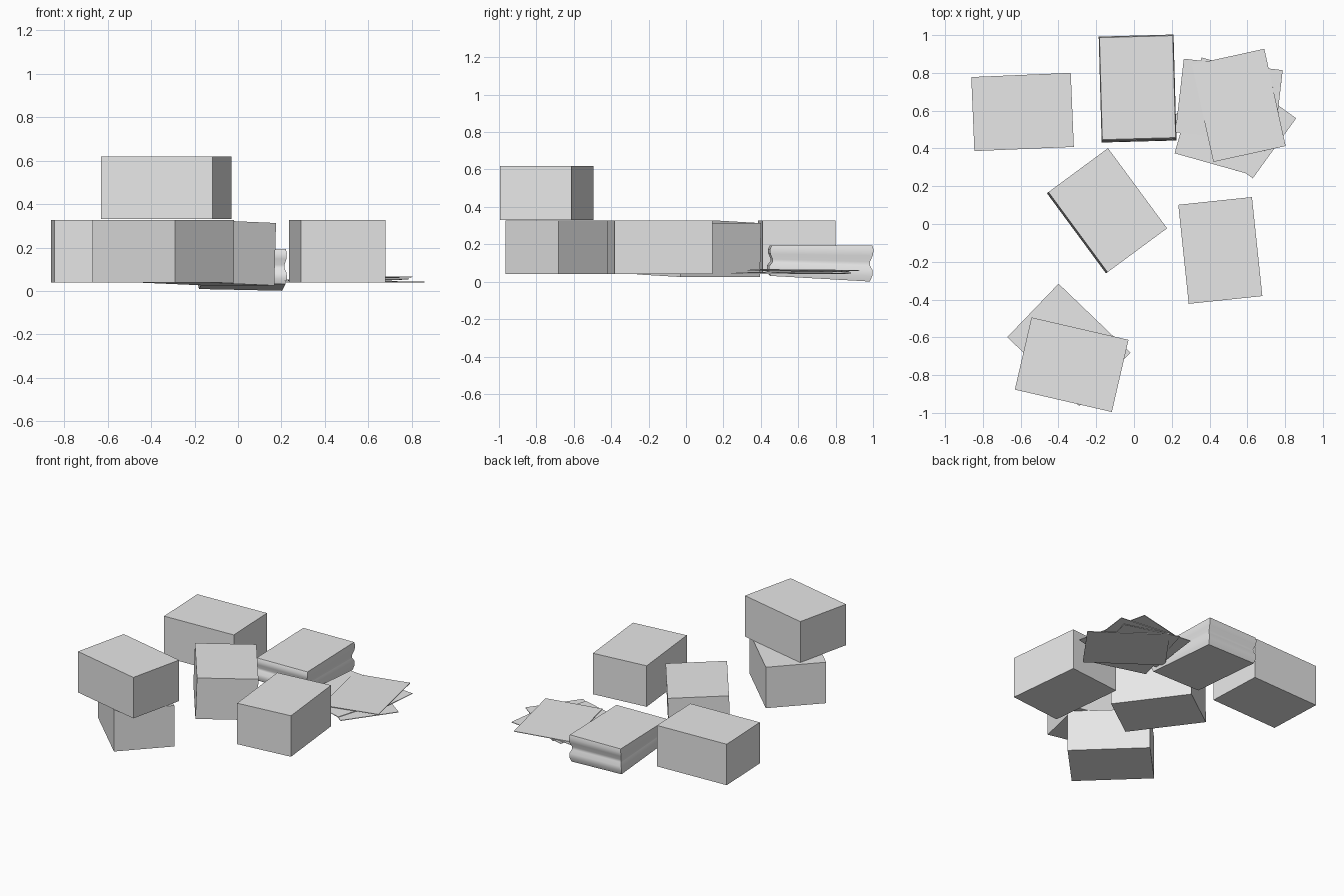
import bpy, bmesh
from math import radians

if "Cube" in bpy.data.objects:
    bpy.data.objects.remove(bpy.data.objects["Cube"], do_unlink=True)

grey = bpy.data.materials.new("plain_grey")
grey.use_nodes = True
grey.diffuse_color = (0.8, 0.8, 0.8, 1)
grey.node_tree.nodes["Principled BSDF"].inputs["Base Color"].default_value = (0.8, 0.8, 0.8, 1)

LENGTH, WIDTH, HEIGHT = 0.527, 0.392, 0.288


def finish(name, bm):
    mesh = bpy.data.meshes.new(name)
    bmesh.ops.recalc_face_normals(bm, faces=bm.faces)
    bm.to_mesh(mesh)
    bm.free()
    mesh.materials.append(grey)
    obj = bpy.data.objects.new(name, mesh)
    bpy.context.collection.objects.link(obj)
    return obj


def carton(name, location, turn, height=HEIGHT, tilt=(0, 0)):
    """A plain carton, or a flattened one when height is small."""
    bm = bmesh.new()
    bmesh.ops.create_cube(bm, size=1)
    bmesh.ops.scale(bm, vec=(LENGTH, WIDTH, height), verts=bm.verts)
    obj = finish(name, bm)
    obj.location = location
    obj.rotation_euler = [radians(a) for a in (*tilt, turn)]
    return obj


# Standing cartons
carton("back_right_box", (-0.59, 0.593, 0.184), 2.4)
carton("left_box", (0.457, -0.14, 0.184), -84)
carton("lower_stacked_box", (-0.345, -0.64, 0.184), -43.8)
carton("upper_stacked_box", (-0.33, -0.745, 0.475), -13)
carton("centre_box", (-0.143, 0.07, 0.176), -53.6, tilt=(-2, 0))

# Flattened cartons in a loose pile
sheets = [((0.53, 0.555, 0.042), -35.8, (0, 0)),
          ((0.475, 0.575, 0.047), 74.3, (0.3, 0.3)),
          ((0.503, 0.65, 0.053), -6.6, (0.5, -0.3)),
          ((0.555, 0.628, 0.061), -77.6, (0.6, -0.5))]
for i, (place, turn, tilt) in enumerate(sheets):
    carton(f"flat_box_{i + 1}", place, turn, 0.004, tilt)

# Crushed carton: rings of four corners, buckling in and out down the walls
top = 0.193
folds = [(1.0, 0.0), (0.87, 0.007), (0.72, 0.004), (0.55, -0.010),
         (0.45, -0.009), (0.32, 0.006), (0.16, 0.007), (0.0, -0.004)]
bm = bmesh.new()
rings = []
for level, bulge in folds:
    ring = []
    for sx, sy in ((-1, -1), (1, -1), (1, 1), (-1, 1)):
        floor = 0.020 - 0.004 * sx - 0.015 * sy
        z = floor + (top - floor) * level
        lean = 0.010 * (level - 0.5)
        ring.append(bm.verts.new((sx * (0.194 + bulge * 0.6),
                                  sy * (0.270 + bulge) + lean, z)))
    rings.append(ring)
for upper, lower in zip(rings, rings[1:]):
    for k in range(4):
        n = (k + 1) % 4
        bm.faces.new((upper[k], upper[n], lower[n], lower[k]))
bm.faces.new(rings[0])
bm.faces.new(rings[-1])
crushed = finish("crushed_box", bm)
crushed.location = (0.019, 0.717, 0)
crushed.rotation_euler.z = radians(1.6)
bpy.ops.object.select_all(action="DESELECT")
crushed.select_set(True)
bpy.context.view_layer.objects.active = crushed
bpy.ops.object.shade_smooth_by_angle(angle=radians(40))
